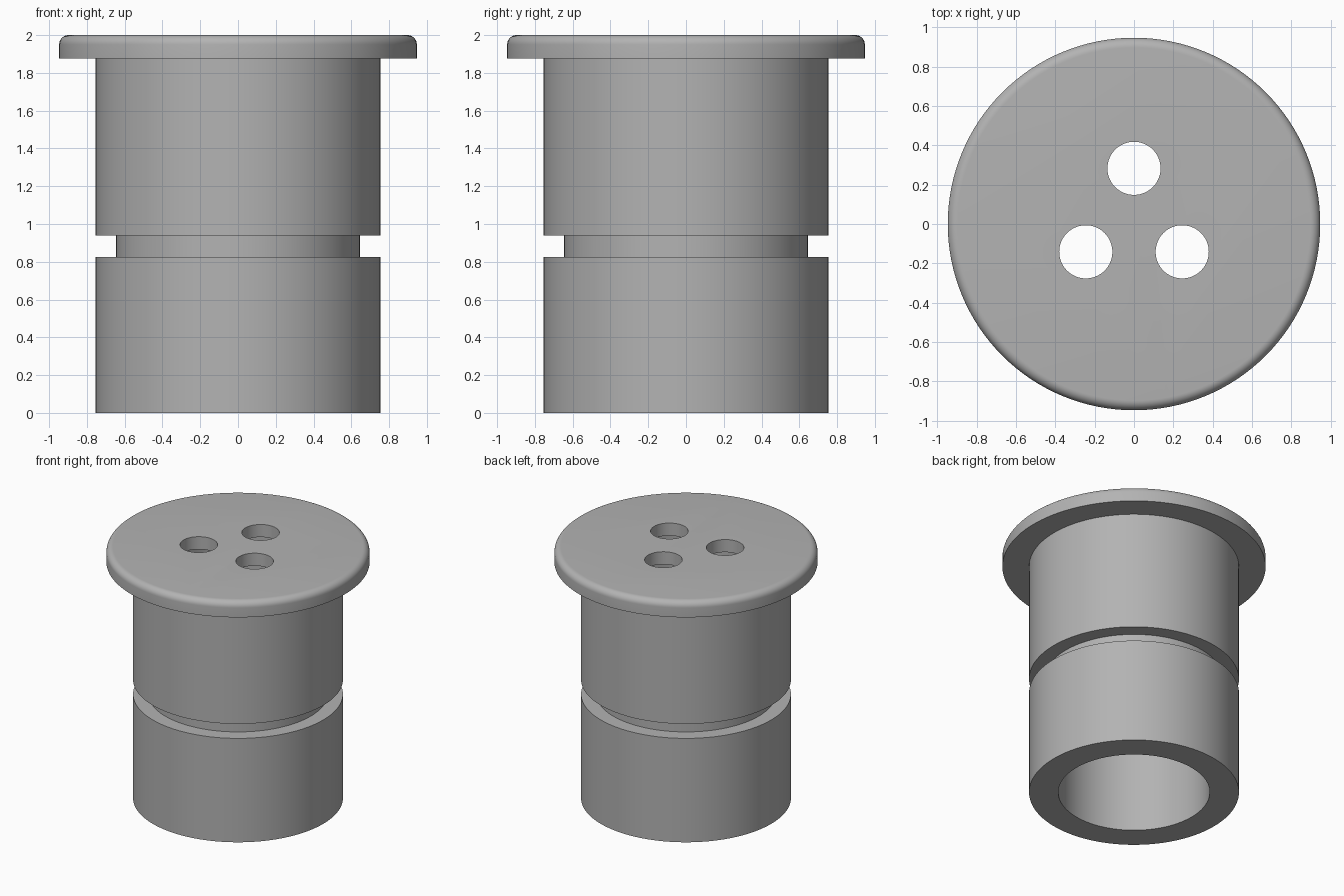
import bpy, bmesh, math
from mathutils import Vector

SEGMENTS = 128

cube = bpy.data.objects.get("Cube")
if cube:
    bpy.data.objects.remove(cube, do_unlink=True)

# Plain grey for the whole part
grey = bpy.data.materials.new("plain grey")
grey.use_nodes = True
colour = (0.45, 0.45, 0.45, 1)
grey.diffuse_color = colour
grey.node_tree.nodes["Principled BSDF"].inputs["Base Color"].default_value = colour


def lathe(name, profile):
    """Spin an open (radius, z) profile about z and cap both open ends."""
    bm = bmesh.new()
    verts = [bm.verts.new((r, 0, z)) for r, z in profile]
    edges = [bm.edges.new(pair) for pair in zip(verts, verts[1:])]
    bmesh.ops.spin(bm, geom=verts + edges, cent=(0, 0, 0), axis=(0, 0, 1),
                   angle=math.tau, steps=SEGMENTS)
    bmesh.ops.remove_doubles(bm, verts=bm.verts, dist=1e-5)
    bmesh.ops.holes_fill(bm, edges=[e for e in bm.edges if e.is_boundary], sides=0)
    bmesh.ops.recalc_face_normals(bm, faces=bm.faces)
    mesh = bpy.data.meshes.new(name)
    bm.to_mesh(mesh)
    bm.free()
    mesh.materials.append(grey)
    obj = bpy.data.objects.new(name, mesh)
    bpy.context.collection.objects.link(obj)
    return obj


# Main dimensions
body_r, groove_r, bore_r, flange_r = 0.755, 0.645, 0.545, 0.947
flange_z, top_z, ceiling_z = 1.875, 2.0, 1.9
groove_low, groove_high = 0.825, 0.94
round_r = 0.05

# Hollow plug: bore, grooved body, and flange with a rounded upper rim
rim = []
for i in range(9):
    a = math.pi / 2 * i / 8
    rim.append((flange_r - round_r + round_r * math.cos(a),
                top_z - round_r + round_r * math.sin(a)))
plug = lathe("flanged_plug", [
    (bore_r, ceiling_z), (bore_r, 0), (body_r, 0),
    (body_r, groove_low), (groove_r, groove_low),
    (groove_r, groove_high), (body_r, groove_high),
    (body_r, flange_z), (flange_r, flange_z)] + rim)

# Three round holes through the top plate
for i in range(3):
    cutter = lathe("hole_cutter", [(0.135, ceiling_z - 0.2), (0.135, top_z + 0.2)])
    a = math.pi / 2 + i * math.tau / 3
    cutter.location = Vector((math.cos(a), math.sin(a), 0)) * 0.283
    cutter.hide_render = True
    cut = plug.modifiers.new("hole", "BOOLEAN")
    cut.operation = "DIFFERENCE"
    cut.solver = "EXACT"
    cut.object = cutter
    bpy.context.view_layer.objects.active = plug
    bpy.ops.object.modifier_apply(modifier=cut.name)
    bpy.data.objects.remove(cutter, do_unlink=True)

# Smooth walls with crisp edges
bpy.ops.object.select_all(action="DESELECT")
plug.select_set(True)
bpy.context.view_layer.objects.active = plug
bpy.ops.object.shade_smooth_by_angle(angle=math.radians(30))
